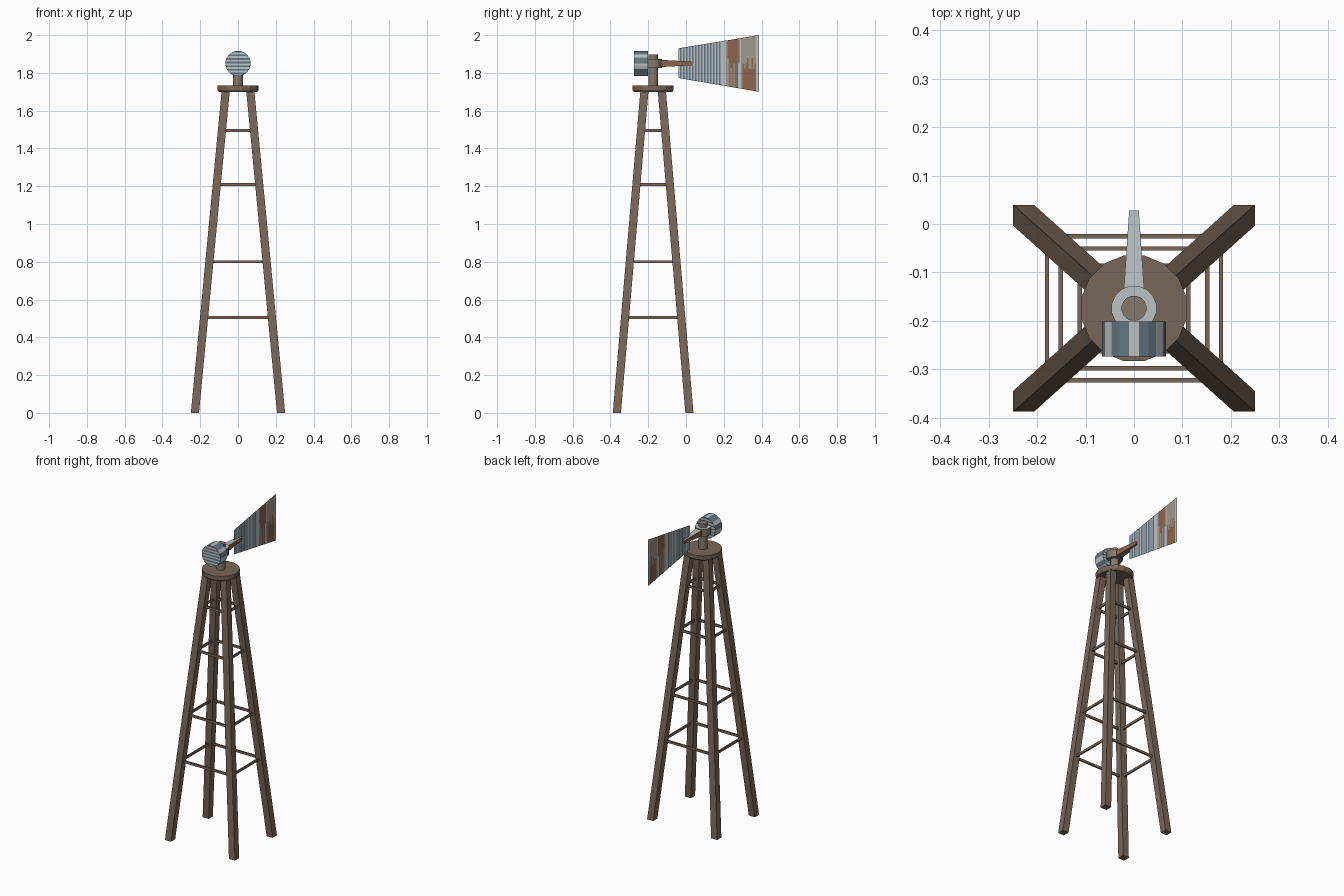
import bpy, bmesh, math, random
from mathutils import Vector, Matrix

if "Cube" in bpy.data.objects:
    bpy.data.objects.remove(bpy.data.objects["Cube"])

random.seed(4)
CY = -0.174          # tower axis in y
AXIS_Z = 1.85        # height of the hub and tail axis


def material(name, rgb):
    m = bpy.data.materials.new(name)
    m.diffuse_color = (*rgb, 1)
    m.use_nodes = True
    m.node_tree.nodes["Principled BSDF"].inputs["Base Color"].default_value = m.diffuse_color
    return m


WOOD = material("weathered wood", (0.19, 0.135, 0.10))
POST = material("grey brown post", (0.24, 0.19, 0.15))
LIGHT = material("light galvanised metal", (0.50, 0.54, 0.55))
SLATE = material("slate metal", (0.13, 0.18, 0.22))
RUST = material("rust", (0.27, 0.13, 0.075))
TAN = material("dull tan metal", (0.36, 0.31, 0.26))


def add(name, bm, mats):
    me = bpy.data.meshes.new(name)
    bm.to_mesh(me)
    bm.free()
    for m in mats:
        me.materials.append(m)
    ob = bpy.data.objects.new(name, me)
    bpy.context.collection.objects.link(ob)
    return ob


def loft(bm, rings):
    """Skin equal-length rings of points and cap both ends."""
    vs = [[bm.verts.new(p) for p in r] for r in rings]
    n = len(vs[0])
    for a, b in zip(vs, vs[1:]):
        for i in range(n):
            bm.faces.new((a[i], a[(i + 1) % n], b[(i + 1) % n], b[i]))
    bm.faces.new(vs[0][::-1])
    bm.faces.new(vs[-1])
    bmesh.ops.recalc_face_normals(bm, faces=bm.faces)


def circle(r, z, n):
    return [(r * math.cos(2 * math.pi * (i + .5) / n),
             CY + r * math.sin(2 * math.pi * (i + .5) / n), z) for i in range(n)]


def turned(name, profile, n, mats):
    bm = bmesh.new()
    loft(bm, [circle(r, z, n) for r, z in profile])
    return add(name, bm, mats)


def leg_center(z):
    t = z / 1.705
    return 0.228 - 0.163 * t, 0.192 - 0.146 * t


# Four leaning legs with level ends
for sx in (-1, 1):
    for sy in (-1, 1):
        bm = bmesh.new()
        rings = []
        for z in (0, 1.705):
            x, y = leg_center(z)
            rings.append([(sx * x + a * .0215, CY + sy * y + b * .0215, z)
                          for a, b in ((-1, -1), (1, -1), (1, 1), (-1, 1))])
        loft(bm, rings)
        add(("front" if sy < 0 else "back") + ("_left" if sx < 0 else "_right") + "_leg",
            bm, [WOOD])

# Four square frames of rungs
for z in (0.505, 0.80, 1.21, 1.495):
    x, y = leg_center(z)
    bm = bmesh.new()
    for s in (-1, 1):
        for c, size in (((0, CY + s * y, z), (2 * x, .009, .015)),
                        ((s * x, CY, z), (.009, 2 * y, .015))):
            bmesh.ops.create_cube(bm, size=1, matrix=Matrix.Translation(c) @ Matrix.Diagonal((*size, 1)))
    add("rung_frame", bm, [WOOD])

# Platform disc, post and pivot collar
turned("platform", [(.104, 1.70), (.111, 1.71), (.111, 1.733)], 16, [WOOD])
turned("post", [(.026, 1.73), (.026, 1.897)], 16, [POST])
collar = turned("pivot_collar", [(.047, 1.826), (.047, 1.874)], 16, [POST, LIGHT])
for p in collar.data.polygons:
    p.material_index = int(p.normal.z > .5)

# Hub drum, sliced into bands
bm = bmesh.new()
rings = []
for y in (-0.274, -0.201):
    rings.append([(.067 * math.cos(2 * math.pi * (i + .5) / 20), y,
                   AXIS_Z + .067 * math.sin(2 * math.pi * (i + .5) / 20)) for i in range(20)])
loft(bm, rings)
BANDS = 14
for k in range(1, BANDS):
    bmesh.ops.bisect_plane(bm, geom=bm.verts[:] + bm.edges[:] + bm.faces[:], dist=1e-6,
                           plane_co=(0, 0, AXIS_Z - .067 + .134 * k / BANDS), plane_no=(0, 0, 1))
for f in bm.faces:
    c = f.calc_center_median()
    if abs(f.normal.y) > .5:
        f.material_index = int((c.z - AXIS_Z + .067) / .134 * BANDS) % 2
    else:
        f.material_index = int((math.atan2(c.z - AXIS_Z, c.x) + math.pi) / .45) % 2
add("hub_drum", bm, [LIGHT, SLATE])

# Tapered tail arm: rusty sides, metal top
bm = bmesh.new()
loft(bm, [[(a * w, y, AXIS_Z + b * h) for a, b in ((-1, -1), (1, -1), (1, 1), (-1, 1))]
          for y, w, h in ((-0.15, .022, .020), (0.028, .010, .010))])
for f in bm.faces:
    f.material_index = int(f.normal.z > .7)
add("tail_arm", bm, [RUST, LIGHT])

# Thin tail vane: vertical corrugation stripes, rust toward the outer end
COLS, ROWS = 54, 10
bm = bmesh.new()
grid = []
for i in range(COLS + 1):
    u = i / COLS
    lo, hi = 1.773 - .073 * u, 1.93 + .07 * u
    grid.append([bm.verts.new((0, -.04 + .427 * u, lo + (hi - lo) * j / ROWS)) for j in range(ROWS + 1)])
for i in range(COLS):
    u = (i + .5) / COLS
    drip = random.random()
    for j in range(ROWS):
        v = (j + .5) / ROWS
        f = bm.faces.new((grid[i][j], grid[i + 1][j], grid[i + 1][j + 1], grid[i][j + 1]))
        m = i % 2
        if .62 < u < .76 and v > .25 + .4 * drip:
            m = 2
        elif .62 < u < .72:
            m = 3 if i % 2 else 2
        elif .80 < u < .96:
            m = 2 if v < .35 + .35 * drip else 3
        elif u > .76 or .53 < u < .62:
            m = 3 if drip > .5 else 0
        f.material_index = m
add("tail_vane", bm, [LIGHT, SLATE, RUST, TAN])
